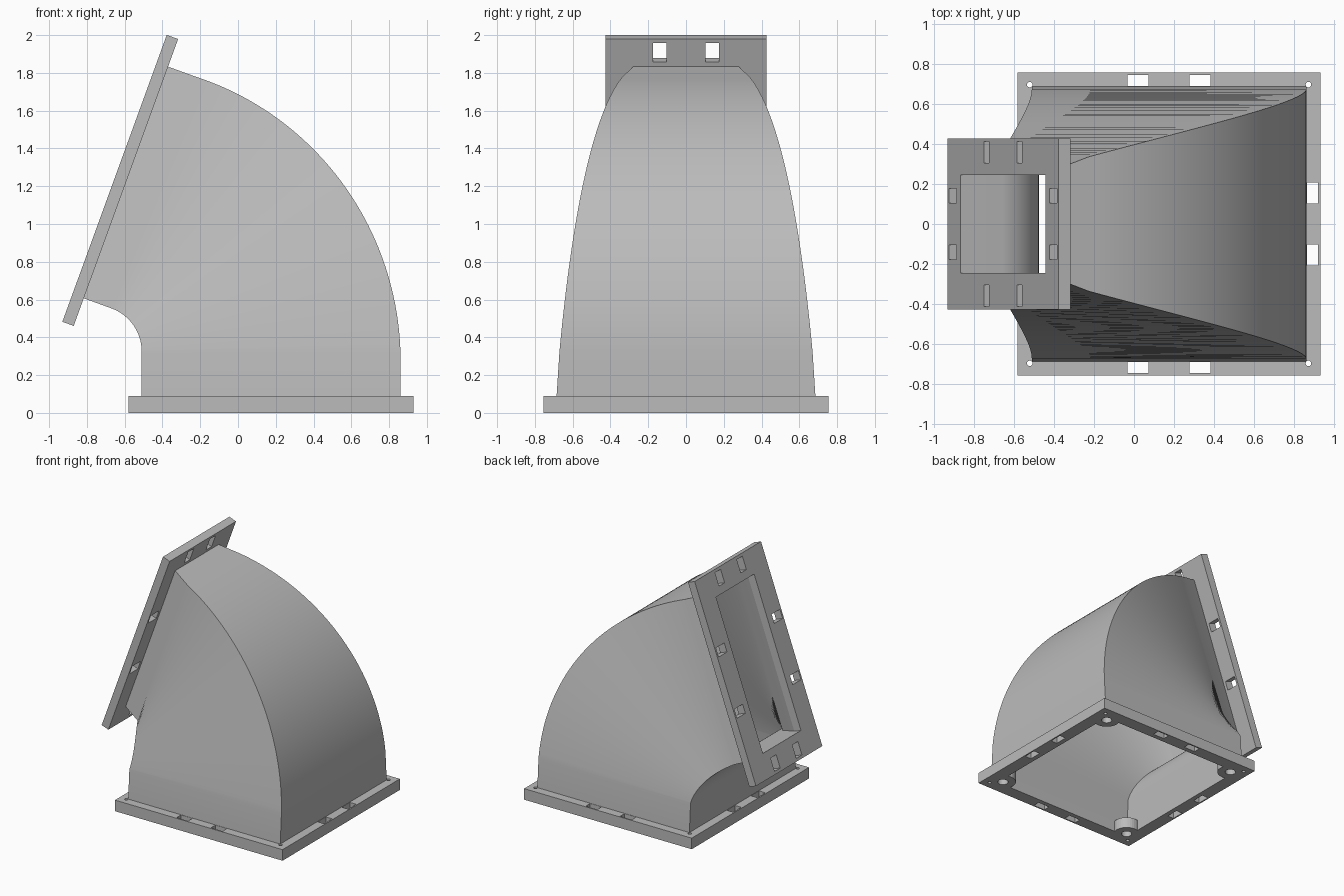
import bpy, bmesh
from math import sin, cos, radians, pi, sqrt, atan2
from mathutils import Matrix, Vector

cube = bpy.data.objects.get("Cube")
if cube:
    bpy.data.objects.remove(cube)

grey = bpy.data.materials.new("plain grey")
grey.use_nodes = True
grey.diffuse_color = (0.5, 0.5, 0.5, 1)
grey.node_tree.nodes["Principled BSDF"].inputs["Base Color"].default_value = (0.5, 0.5, 0.5, 1)

BEND = radians(70)
PIVOT = Vector((-0.753, 0, 0.325))
R_IN, R_OUT0, R_OUT1 = 0.243, 1.613, 1.548
WALL, BASE_H, TOP_H, NECK = 0.035, 0.09, 0.064, 0.156


def rect(cx, cy, hx, hy):
    return [(cx - hx, cy - hy), (cx + hx, cy - hy), (cx + hx, cy + hy), (cx - hx, cy + hy)]


def circle(cx, cy, r, n=24):
    return [(cx + r * cos(2 * pi * i / n), cy + r * sin(2 * pi * i / n)) for i in range(n)]


def add_object(name, mesh):
    ob = bpy.data.objects.new(name, mesh)
    bpy.context.collection.objects.link(ob)
    mesh.materials.append(grey)
    return ob


def plate(name, outlines, thickness, matrix):
    """Flat plate: first outline is the rim, the others are holes."""
    cu = bpy.data.curves.new(name + "_profile", 'CURVE')
    cu.dimensions, cu.fill_mode, cu.extrude = '2D', 'BOTH', thickness / 2
    for pts in outlines:
        sp = cu.splines.new('POLY')
        sp.points.add(len(pts) - 1)
        for p, (x, y) in zip(sp.points, pts):
            p.co = (x, y, 0, 1)
        sp.use_cyclic_u = True
    tmp = bpy.data.objects.new(name + "_profile", cu)
    bpy.context.collection.objects.link(tmp)
    deps = bpy.context.evaluated_depsgraph_get()
    mesh = bpy.data.meshes.new_from_object(tmp.evaluated_get(deps))
    bpy.data.objects.remove(tmp)
    bpy.data.curves.remove(cu)
    mesh.name = name
    mesh.materials.clear()
    bm = bmesh.new()
    bm.from_mesh(mesh)
    bmesh.ops.remove_doubles(bm, verts=bm.verts, dist=1e-5)
    bmesh.ops.recalc_face_normals(bm, faces=bm.faces)
    for f in bm.faces:
        f.smooth = False
    bm.to_mesh(mesh)
    bm.free()
    ob = add_object(name, mesh)
    ob.matrix_world = matrix
    return ob


# Base flange: opening with a rounded screw pad in each corner
hx, hy = 0.685 - WALL, 0.685 - WALL
inset, pad_r = 0.028, 0.10
reach = sqrt(pad_r ** 2 - inset ** 2)
a0, a1 = 2 * pi + atan2(-reach, inset), atan2(inset, -reach)
arc = [(pad_r * cos(a0 + (a1 - a0) * i / 12), pad_r * sin(a0 + (a1 - a0) * i / 12)) for i in range(13)]
opening = []
for k, (sx, sy) in enumerate([(1, 1), (-1, 1), (-1, -1), (1, -1)]):
    pts = [(sx * (hx - inset + x), sy * (hy - inset + y)) for x, y in arc]
    opening += pts if k % 2 == 0 else pts[::-1]
shapes = [rect(0, 0, 0.755, 0.755), opening]
for s in (-1, 1):
    for t in (-1, 1):
        shapes.append(rect(t * 0.155, s * 0.716, 0.052, 0.028))
        shapes.append(rect(s * 0.716, t * 0.155, 0.028, 0.052))
        shapes.append(circle(s * (hx - inset), t * (hy - inset), 0.04))
        shapes.append(circle(s * 0.695, t * 0.695, 0.014, 12))
plate("base_flange", shapes, BASE_H, Matrix.Translation((0.175, 0, BASE_H / 2)))

# Outlet flange, tilted with the end of the bend
along = Vector((cos(BEND), 0, sin(BEND)))
out = Vector((-sin(BEND), 0, cos(BEND)))
mid = PIVOT + along * (R_IN + R_OUT1) / 2 + out * (NECK + TOP_H / 2)
tilt = Matrix((along, Vector((0, 1, 0)), out)).transposed().to_4x4()
shapes = [rect(0, 0, 0.808, 0.427), rect(0, 0, (R_OUT1 - R_IN) / 2 - WALL, 0.28 - WALL)]
for s in (-1, 1):
    for t in (-1, 1):
        shapes.append(rect(t * 0.242, s * 0.358, 0.036, 0.053))
        shapes.append(rect(s * 0.732, t * 0.14, 0.053, 0.036))
plate("outlet_flange", shapes, TOP_H, Matrix.Translation(mid) @ tilt)

# Duct stations: (centre, radial direction, outer radius, half width)
X = Vector((1, 0, 0))
foot = PIVOT.copy()
foot.z = BASE_H
stations = [(foot, X, R_OUT0, 0.685)]
STEPS = 48
for i in range(STEPS + 1):
    f = i / STEPS
    a, deg = BEND * f, 70 * f
    stations.append((PIVOT, Vector((cos(a), 0, sin(a))), R_OUT0 + (R_OUT1 - R_OUT0) * f,
                     0.67 - 0.0026 * deg - 0.000031 * deg ** 2))
stations.append((PIVOT + out * NECK, along, R_OUT1, 0.28))

# Duct: outer and inner skins joined at both ends
bm = bmesh.new()


def ring(c, d, r1, w, inset):
    lo, hi, w = R_IN + inset, r1 - inset, w - inset
    return [bm.verts.new(c + d * r + Vector((0, y, 0)))
            for r, y in ((lo, -w), (hi, -w), (hi, w), (lo, w))]


def bridge(a, b):
    for i in range(4):
        j = (i + 1) % 4
        bm.faces.new((a[i], a[j], b[j], b[i]))


outer = [ring(*s, 0) for s in stations]
inner = [ring(*s, WALL) for s in stations]
for skin in (outer, inner):
    for a, b in zip(skin, skin[1:]):
        bridge(a, b)
bridge(outer[0], inner[0])
bridge(outer[-1], inner[-1])
bmesh.ops.recalc_face_normals(bm, faces=bm.faces)
mesh = bpy.data.meshes.new("bent_duct")
bm.to_mesh(mesh)
bm.free()
duct = add_object("bent_duct", mesh)
bpy.ops.object.select_all(action='DESELECT')
duct.select_set(True)
bpy.context.view_layer.objects.active = duct
bpy.ops.object.shade_smooth_by_angle(angle=radians(30))
